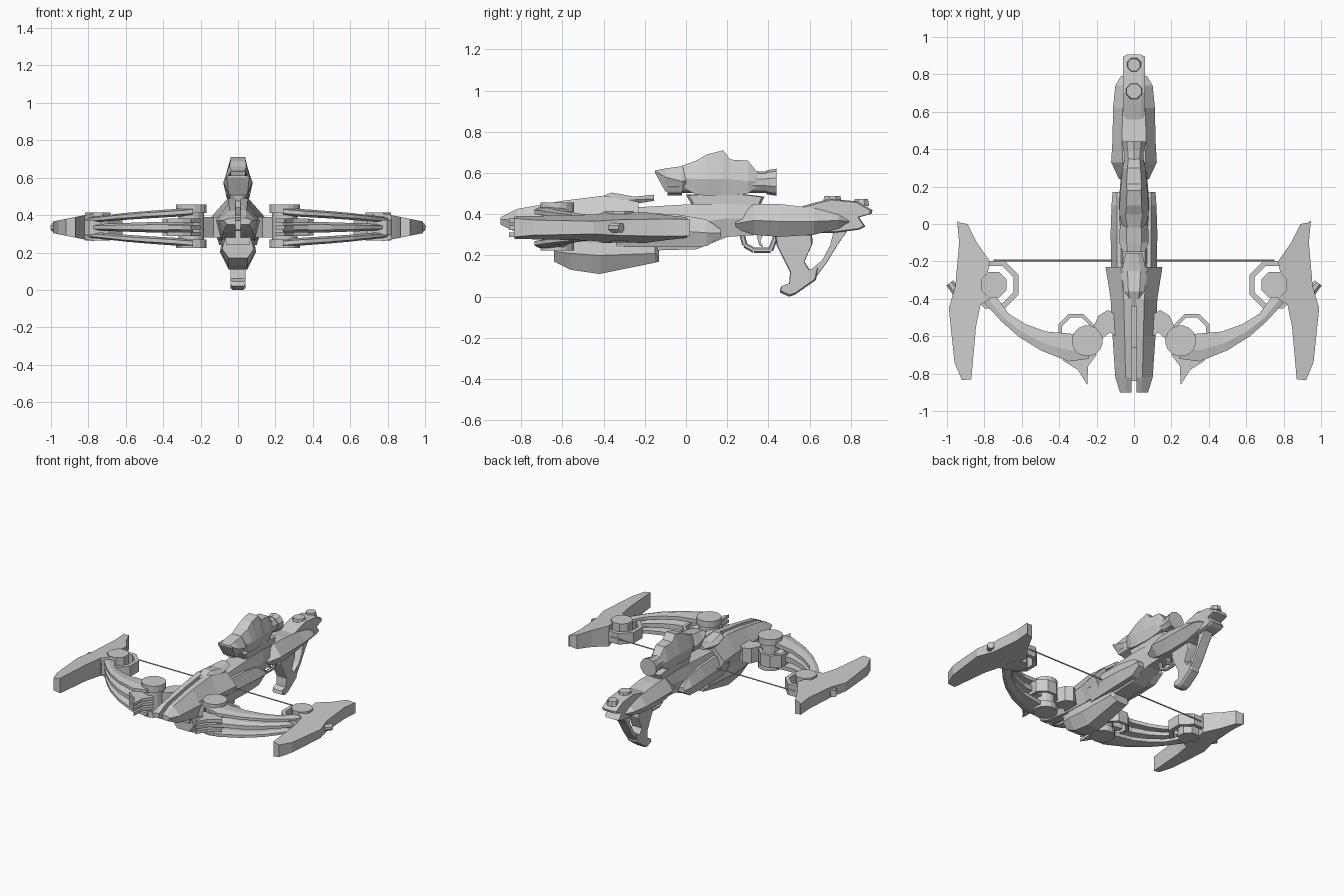
import bpy, bmesh, math
from mathutils import Vector

grey = bpy.data.materials.new("light grey")
grey.diffuse_color = (0.6, 0.6, 0.6, 1)


def skin(name, rings, mirror=False, closed=False):
    """Join matching rings of points into a solid."""
    bm = bmesh.new()
    vs = [[bm.verts.new(p) for p in r] for r in rings]
    n = len(rings[0])
    pairs = list(zip(vs, vs[1:])) + ([(vs[-1], vs[0])] if closed else [])
    for a, b in pairs:
        for i in range(n):
            j = (i + 1) % n
            bm.faces.new((a[i], a[j], b[j], b[i]))
    if not closed:
        bm.faces.new(vs[0])
        bm.faces.new(vs[-1])
    bmesh.ops.recalc_face_normals(bm, faces=bm.faces)
    me = bpy.data.meshes.new(name)
    bm.to_mesh(me)
    bm.free()
    me.materials.append(grey)
    ob = bpy.data.objects.new(name, me)
    bpy.context.collection.objects.link(ob)
    if mirror:
        ob.modifiers.new("mirror", 'MIRROR')
    return ob


def hull(name, secs):
    """Six-sided sections along y: (y, ztop, zmid, zbot, wtop, wmid, wbot)."""
    return skin(name, [[(-a, y, t), (a, y, t), (b, y, m), (c, y, l), (-c, y, l), (-b, y, m)]
                       for y, t, m, l, a, b, c in secs])


def half_hull(name, secs):
    """Mirrored half sections: (y, xin, ztop, zmid, zbot, wtop, wmid, wbot)."""
    return skin(name, [[(i, y, t), (a, y, t), (b, y, m), (c, y, l), (i, y, l)]
                       for y, i, t, m, l, a, b, c in secs], True)


def side_plate(name, outline, w, edge=0.7):
    """Profile in (y, z) extruded across x with softened sides."""
    cy = sum(p[0] for p in outline) / len(outline)
    cz = sum(p[1] for p in outline) / len(outline)
    small = [(cy + (y - cy) * 0.93, cz + (z - cz) * 0.93) for y, z in outline]
    return skin(name, [[(x, y, z) for y, z in o] for x, o in
                       ((-w, small), (-w * edge, outline), (w * edge, outline), (w, small))])


def flat_plate(name, outline, height, mid=0.335):
    """Mirrored plan outline; height gives the half thickness at each x."""
    return skin(name, [[(x, y, mid + s * height(x)) for x, y in outline] for s in (-1, 1)], True)


def rod(name, a, b, r, sides=8, r2=None, mirror=False):
    a, b = Vector(a), Vector(b)
    q = (b - a).to_track_quat('Z', 'Y')
    rings = []
    for p, rad in ((a, r), (b, r if r2 is None else r2)):
        rings.append([p + q @ Vector((rad * math.cos((i + .5) * math.tau / sides),
                                      rad * math.sin((i + .5) * math.tau / sides), 0))
                      for i in range(sides)])
    return skin(name, rings, mirror)


def guard_ring(name, x, y, z0, z1, r_in, r_out, sides=8):
    rings = []
    for i in range(sides):
        c, s = math.cos((i + .5) * math.tau / sides), math.sin((i + .5) * math.tau / sides)
        rings.append([(x + r * c, y + r * s, z)
                      for r, z in ((r_in, z0), (r_out, z0), (r_out, z1), (r_in, z1))])
    return skin(name, rings, True, True)


# front shell: two halves with a bolt groove between them
half_hull("front_shell", [
    (-.90, .014, .385, .375, .35, .04, .075, .06),
    (-.82, .014, .425, .37, .31, .045, .10, .08),
    (-.60, .012, .465, .37, .27, .05, .115, .09),
    (-.40, .012, .490, .37, .26, .055, .125, .09),
    (-.23, .012, .460, .38, .27, .07, .152, .10)])
hull("groove_floor", [(-.84, .37, .35, .32, .02, .02, .02), (-.2, .43, .40, .3, .02, .02, .02)])
hull("rear_sight_cap", [
    (-.44, .475, .46, .44, .02, .03, .03),
    (-.36, .505, .47, .44, .03, .07, .07),
    (-.25, .485, .47, .45, .035, .065, .06),
    (-.155, .495, .475, .465, .02, .045, .03)])

# lower fairing
hull("lower_fairing", [
    (-.64, .27, .22, .17, .07, .085, .05),
    (-.56, .28, .21, .13, .085, .095, .05),
    (-.42, .28, .20, .11, .085, .095, .05),
    (-.15, .26, .21, .165, .07, .08, .045),
    (-.13, .22, .19, .17, .05, .06, .04)])

# central body and its side rails
hull("main_body", [
    (-.66, .40, .34, .24, .06, .085, .06),
    (-.30, .43, .34, .22, .06, .085, .06),
    (.05, .45, .36, .23, .06, .085, .06),
    (.20, .45, .38, .29, .055, .075, .05),
    (.36, .44, .38, .30, .05, .06, .05)])
half_hull("side_rail", [
    (-.34, .05, .41, .33, .24, .09, .12, .09),
    (-.05, .05, .40, .32, .24, .09, .125, .10),
    (.10, .05, .375, .31, .245, .09, .12, .10),
    (.17, .05, .325, .31, .29, .09, .115, .10)])

# stock with tail and knobs
hull("stock_shell", [
    (.24, .38, .355, .33, .035, .08, .05),
    (.33, .45, .37, .30, .06, .122, .07),
    (.45, .45, .365, .29, .065, .115, .07),
    (.62, .43, .365, .30, .06, .112, .06),
    (.74, .40, .37, .33, .055, .10, .06),
    (.79, .375, .365, .355, .045, .07, .05)])
side_plate("stock_tail", [(.5, .42), (.64, .46), (.70, .475), (.83, .462), (.905, .42), (.90, .402),
                          (.84, .385), (.87, .34), (.84, .325), (.72, .31), (.52, .31)], .058)
rod("large_knob", (0, .71, .45), (0, .71, .488), .05, 8, .042)
rod("small_knob", (0, .85, .44), (0, .85, .475), .042, 8, .035)

# grip, brace and trigger
side_plate("grip", [(.43, .31), (.61, .31), (.615, .26), (.575, .17), (.60, .13), (.645, .14),
                    (.63, .08), (.53, .01), (.50, 0), (.455, .02), (.46, .045), (.50, .06),
                    (.505, .12), (.44, .25)], .04)
side_plate("grip_brace", [(.72, .33), (.79, .33), (.735, .25), (.68, .16), (.635, .10), (.60, .125),
                          (.66, .175), (.70, .25)], .035)
guard = [(.27, .31), (.285, .25), (.33, .225), (.41, .225), (.435, .29)]
for p, q in zip(guard, guard[1:]):
    rod("trigger_guard", (0, *p), (0, *q), .013, 6)
side_plate("trigger", [(.34, .31), (.38, .31), (.36, .27), (.375, .24), (.355, .25)], .012)

# scope mount and scope
side_plate("scope_mount", [(.0, .495), (.30, .495), (.38, .485), (.35, .42), (.04, .42)], .05)
side_plate("scope_foot", [(.11, .51), (.29, .51), (.27, .465), (.13, .465)], .045)
hull("scope_housing", [
    (-.02, .635, .575, .53, .035, .06, .05),
    (.05, .66, .57, .495, .045, .078, .06),
    (.10, .69, .57, .49, .04, .078, .06),
    (.18, .71, .57, .49, .038, .072, .055),
    (.215, .665, .57, .49, .04, .068, .055),
    (.30, .66, .56, .50, .035, .062, .05),
    (.35, .60, .56, .53, .03, .05, .04)])
hull("scope_hood", [
    (-.15, .612, .608, .60, .035, .06, .06),
    (-.10, .622, .58, .51, .04, .078, .05),
    (-.02, .633, .56, .51, .04, .076, .05),
    (.0, .62, .56, .53, .035, .07, .045)])
rod("scope_tube", (0, -.08, .555), (0, .40, .555), .053, 10)
rod("scope_front_ring", (0, -.09, .555), (0, -.02, .555), .065, 10)
rod("scope_eyepiece", (0, .39, .555), (0, .44, .555), .058, 10, .066)

# limb hubs, brackets and spikes
HX, HY = .25, -.625
rod("hub_core", (HX, HY, .24), (HX, HY, .44), .07, 16, mirror=True)
for z0, z1 in ((.225, .27), (.41, .457)):
    rod("hub_cap", (HX, HY, z0), (HX, HY, z1), .083, 16, mirror=True)
flat_plate("hub_bracket", [(.07, -.62), (.07, -.50), (.14, -.46), (.19, -.49), (.23, -.58),
                           (.20, -.64), (.13, -.58)], lambda x: .055)
for z in (.30, .335, .37):
    flat_plate("hub_spike", [(.20, -.70), (.245, -.76), (.25, -.86), (.30, -.78), (.38, -.73), (.30, -.62)],
               lambda x: .011, z)
guard_ring("hub_guard", .31, -.575, .29, .38, .08, .102)

# layered curved limbs: outer and inner plan points, fading in height
limb = [((.24, -.72), (.24, -.60)), ((.35, -.735), (.35, -.585)), ((.50, -.675), (.47, -.575)),
        ((.62, -.60), (.58, -.535)), ((.71, -.52), (.67, -.48)), ((.81, -.41), (.75, -.37))]
for name, za, zb, ha, hb in (("upper_limb", .42, .375, .022, .016), ("middle_limb", .335, .335, .034, .016),
                             ("lower_limb", .25, .295, .022, .016)):
    rings = []
    for i, (o, n) in enumerate(limb):
        t = i / (len(limb) - 1)
        z, h = za + (zb - za) * t, ha + (hb - ha) * t
        m = (o[0] * .6 + n[0] * .4, o[1] * .6 + n[1] * .4)
        rings.append([(*o, z - h * .5), (*o, z + h * .5), (*m, z + h), (*n, z + h * .7),
                      (*n, z - h * .7), (*m, z - h)])
    skin(name, rings, True)

# tip blades, pegs, pulleys and string
flat_plate("tip_blade", [(.945, .01), (.89, -.01 + .01), (.84, -.10), (.77, -.20), (.79, -.30), (.77, -.40),
                         (.82, -.43), (.845, -.55), (.87, -.83), (.92, -.835), (.96, -.74), (.99, -.45),
                         (.955, -.33), (.935, -.10), (.945, .02)], lambda x: .075 - (x - .77) * .2)
rod("outer_peg", (.93, -.39, .335), (.985, -.315, .335), .025, 8, mirror=True)
rod("inner_peg", (.82, -.28, .335), (.86, -.21, .335), .025, 8, mirror=True)
rod("pulley", (.75, -.325, .265), (.75, -.325, .415), .075, 8, mirror=True)
guard_ring("pulley_guard", .745, -.325, .295, .375, .108, .138)
rod("string", (-.75, -.195, .337), (.75, -.195, .337), .005, 6)
